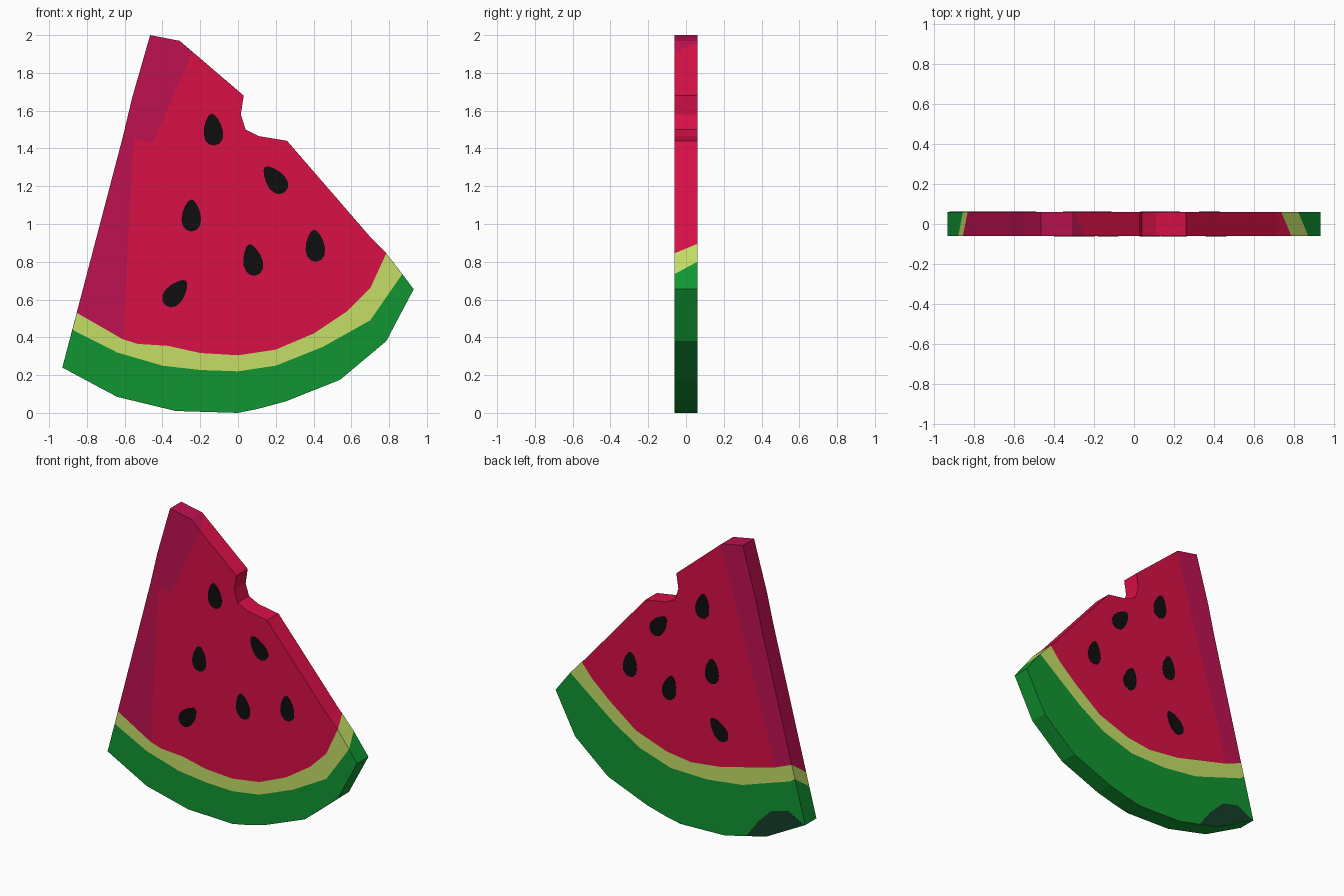
import bpy, bmesh, math

if "Cube" in bpy.data.objects:
    bpy.data.objects.remove(bpy.data.objects["Cube"])

T = 0.06  # half thickness of the slice


def lin(c):
    c /= 255
    return c / 12.92 if c <= 0.04045 else ((c + 0.055) / 1.055) ** 2.4


def material(name, r, g, b):
    m = bpy.data.materials.new(name)
    m.diffuse_color = (lin(r), lin(g), lin(b), 1)
    m.use_nodes = True
    m.node_tree.nodes["Principled BSDF"].inputs["Base Color"].default_value = m.diffuse_color
    return m


rind = material("rind green", 17, 150, 50)
pale = material("pale rind", 197, 222, 103)
flesh = material("red flesh", 218, 16, 70)
crimson = material("crimson flesh", 190, 17, 81)
black = material("seed black", 14, 14, 16)
dark = material("dark rind patch", 20, 62, 41)
GREEN, PALE, RED, CRIMSON = range(4)


def finish(bm, name, mats):
    bmesh.ops.recalc_face_normals(bm, faces=bm.faces[:])
    me = bpy.data.meshes.new(name)
    bm.to_mesh(me)
    bm.free()
    for m in mats:
        me.materials.append(m)
    ob = bpy.data.objects.new(name, me)
    bpy.context.collection.objects.link(ob)
    return ob


def plate(name, pts, side, mat, depth):
    """Thin painted plate lying on the front (-1) or back (+1) face."""
    bm = bmesh.new()
    inner = [bm.verts.new((x, side * (T - 0.001), z)) for x, z in pts]
    outer = [bm.verts.new((x, side * (T + depth), z)) for x, z in pts]
    bm.faces.new(inner)
    bm.faces.new(outer)
    n = len(pts)
    for i in range(n):
        j = (i + 1) % n
        bm.faces.new((inner[i], inner[j], outer[j], outer[i]))
    return finish(bm, name, [mat])


# Shared outline pieces (x, z): rind bottom, bitten right edge, tip and left edge
BOTTOM = [(-.93, .24), (-.64, .085), (-.33, .01), (0, 0), (.1, .02), (.25, .06),
          (.54, .175), (.785, .38), (.93, .655)]
RIGHT = [(.71, .92), (.26, 1.44), (.11, 1.465), (.04, 1.5), (.015, 1.58), (.03, 1.68)]
LEFT = [(-.31, 1.97), (-.465, 2.0), (-.56, 1.67), (-.61, 1.46)]

# Colour borders per face: low / high edge of the pale band (left to right),
# the crimson divide (top to bottom) and where it meets the high edge
FRONT = dict(
    low=[(-.877, .44), (-.64, .32), (-.4, .25), (-.2, .227), (0, .22), (.2, .25),
         (.45, .35), (.7, .49), (.87, .735)],
    high=[(-.854, .53), (-.61, .39), (-.53, .365), (-.37, .355), (-.2, .317), (0, .305),
          (.2, .335), (.4, .42), (.58, .54), (.7, .66), (.785, .845)],
    divide=[(-.24, 1.91), (-.45, 1.43), (-.55, 1.45)], split=1)
BACK = dict(
    low=[(-.854, .53), (-.82, .505), (-.46, .385), (-.2, .352), (.07, .357), (.3, .43),
         (.49, .545), (.66, .675), (.82, .80)],
    high=[(-.83, .62), (-.71, .57), (-.31, .465), (-.08, .437), (.1, .46), (.33, .54),
          (.53, .69), (.66, .805), (.735, .895)],
    divide=[(-.3, 1.962)], split=1)

# Slice: both faces plus the edge wall
bm = bmesh.new()


def sheet(y, d):
    def vs(pts):
        return [bm.verts.new((x, y, z)) for x, z in pts]
    b, r, l = vs(BOTTOM), vs(RIGHT), vs(LEFT)
    lo, hi, div, s = vs(d["low"]), vs(d["high"]), vs(d["divide"]), d["split"]
    regions = [(GREEN, b + lo[::-1]),
               (PALE, lo + hi[::-1]),
               (RED, hi[s:] + r + div),
               (CRIMSON, hi[:s + 1] + div[::-1] + l)]
    for idx, ring in regions:
        bm.faces.new(ring).material_index = idx
    return b + [lo[-1], hi[-1]] + r + [div[0]] + l + [hi[0], lo[0]]


fr, bk = sheet(-T, FRONT), sheet(T, BACK)
nb, nr, nl = len(BOTTOM), len(RIGHT), len(LEFT)
wall = [GREEN] * nb + [PALE] + [RED] * (nr + 1) + [CRIMSON] * (nl + 1) + [PALE, GREEN]
for i, idx in enumerate(wall):
    j = (i + 1) % len(wall)
    bm.faces.new((fr[i], fr[j], bk[j], bk[i])).material_index = idx
finish(bm, "melon_slice", [rind, pale, flesh, crimson])


# Seeds: teardrops on both faces
def teardrop(cx, cz, tilt, half=0.085, width=0.05, n=14):
    pts = []
    for i in range(n):
        a = 2 * math.pi * i / n
        u = math.cos(a)
        w = width * math.sin(a) * (1 - 0.3 * u)
        h = half * u
        pts.append((cx + w * math.cos(tilt) - h * math.sin(tilt),
                    cz + w * math.sin(tilt) + h * math.cos(tilt)))
    return pts


# front x, front z, back x, back z, tilt in degrees (positive leans left)
SEEDS = [(-.132, 1.5, -.165, 1.51, 6), (.195, 1.235, .16, 1.295, 38),
         (-.247, 1.045, -.235, 1.09, 0), (.077, .81, .08, .895, 12),
         (.408, .885, .375, .975, 4), (-.33, .635, -.285, .71, -40)]
for k, (x1, z1, x2, z2, t) in enumerate(SEEDS, 1):
    plate(f"front_seed_{k}", teardrop(x1, z1, math.radians(t)), -1, black, 0.002)
    plate(f"back_seed_{k}", teardrop(x2, z2, math.radians(t)), 1, black, 0.002)

# Dark patch on the back of the rind
plate("rind_patch", [(-.49, .05), (-.58, .17), (-.68, .27), (-.8, .3), (-.92, .24),
                     (-.64, .087)], 1, dark, 0.002)
